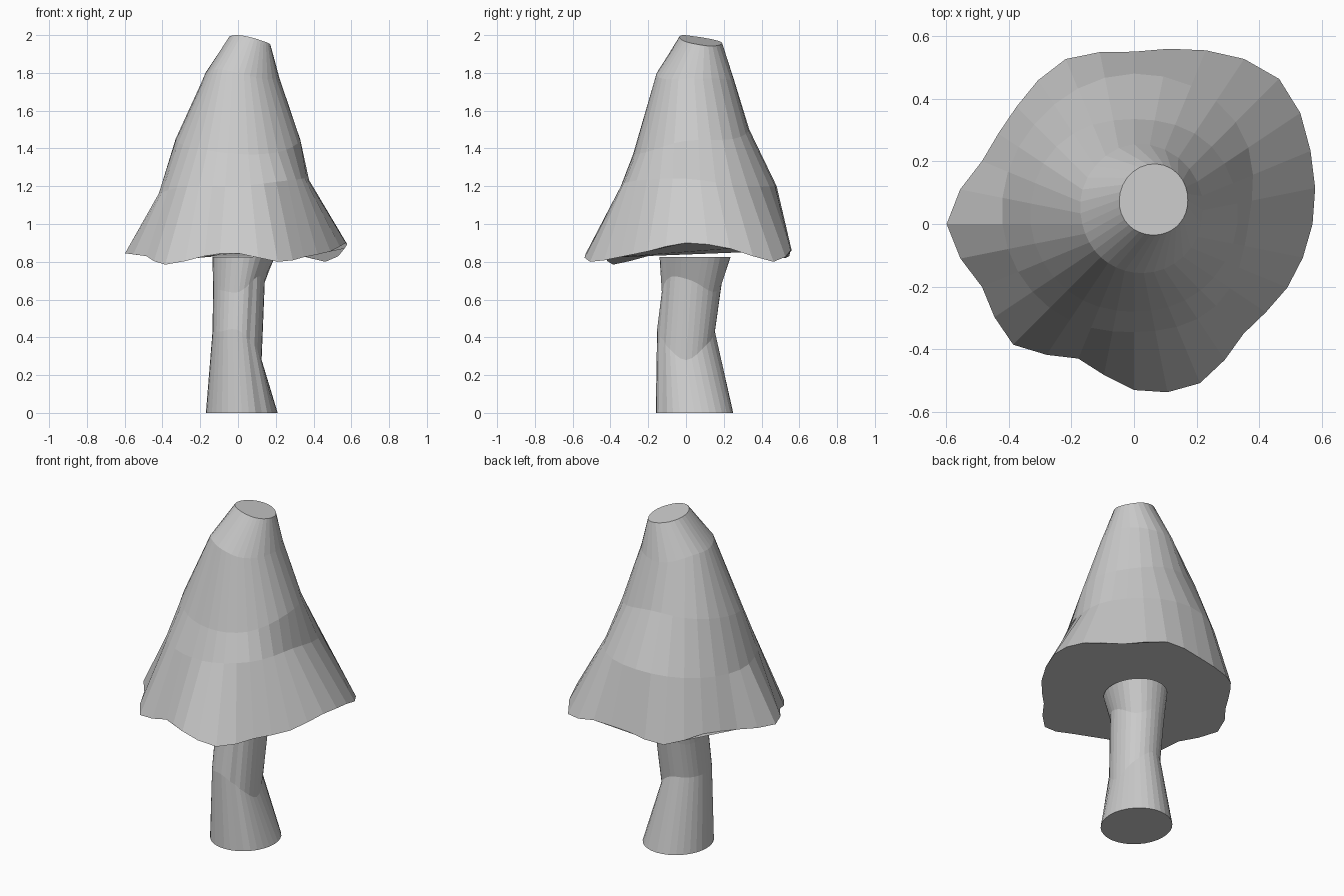
import bpy, bmesh, math

cube = bpy.data.objects.get("Cube")
if cube:
    bpy.data.objects.remove(cube, do_unlink=True)

SIDES = 32

# Single flat colour
grey = bpy.data.materials.new("pale_grey")
grey.use_nodes = True
colour = (0.6, 0.6, 0.6, 1)
grey.diffuse_color = colour
grey.node_tree.nodes["Principled BSDF"].inputs["Base Color"].default_value = colour


def wave(values, t):
    """Smooth closed interpolation through evenly spaced values, t in 0..1."""
    n = len(values)
    i, f = divmod(t * n, 1)
    a, b, c, d = (values[(int(i) + k) % n] for k in (-1, 0, 1, 2))
    return b + f * ((c - a) + f * ((2*a - 5*b + 4*c - d) + f * (3*b - a - 3*c + d))) / 2


def ring(centre, radii, heights):
    """Closed uneven ring, values listed counter-clockwise from +x."""
    points = []
    for s in range(SIDES):
        t = s / SIDES
        r, a = wave(radii, t), t * math.tau
        points.append((centre[0] + r * math.cos(a),
                       centre[1] + r * math.sin(a), wave(heights, t)))
    return points


def oval(centre, rx, ry, heights):
    """Closed oval ring with an uneven height."""
    return [(centre[0] + rx * math.cos(s / SIDES * math.tau),
             centre[1] + ry * math.sin(s / SIDES * math.tau),
             wave(heights, s / SIDES)) for s in range(SIDES)]


def loft(name, rings):
    """Skin the rings from bottom to top and close both ends."""
    bm = bmesh.new()
    loops = [[bm.verts.new(p) for p in r] for r in rings]
    for low, high in zip(loops, loops[1:]):
        for s in range(SIDES):
            n = (s + 1) % SIDES
            bm.faces.new((low[s], low[n], high[n], high[s]))
    bm.faces.new(loops[0][::-1])
    bm.faces.new(loops[-1])
    mesh = bpy.data.meshes.new(name)
    bm.to_mesh(mesh)
    bm.free()
    mesh.materials.append(grey)
    obj = bpy.data.objects.new(name, mesh)
    bpy.context.collection.objects.link(obj)
    return obj


# Stem: bent trunk with a narrow waist and a fold down the front
waist = oval((-0.005, 0), 0.13, 0.153,
             [.28, .36, .43, .43, .43, .43, .44, .36])
fold = SIDES - 5
x, y, z = waist[fold]
waist[fold] = (x * 0.92, y * 0.92, z)
loft("mushroom_stem", [
    oval((0.02, 0.045), 0.19, 0.205, [0]),
    waist,
    oval((0.005, 0.03), 0.137, 0.158, [.70, .64, .68, .64, .65, .65, .64, .72]),
    oval((0.03, 0.048), 0.165, 0.188, [0.825]),
])

# Cap: wavy rim rising through uneven rings to a slanted flat tip
loft("mushroom_cap", [
    ring((0, 0),
         [.57, .61, .655, .60, .55, .57, .53, .525,
          .598, .525, .545, .465, .53, .55, .495, .53],
         [.90, .87, .80, .86, .85, .82, .87, .86,
          .845, .83, .785, .83, .845, .80, .825, .855]),
    ring((0, 0), [.365, .46, .48, .45, .42, .38, .345, .37],
         [1.24, 1.2, 1.2, 1.17, 1.16, 1.2, 1.2, 1.23]),
    ring((0, 0), [.33, .35, .335, .35, .33, .30, .28, .30],
         [1.44, 1.45, 1.5, 1.48, 1.44, 1.4, 1.37, 1.38]),
    ring((0, 0), [.215, .25, .255, .21, .165, .15, .155, .18],
         [1.77, 1.77, 1.76, 1.8, 1.8, 1.82, 1.8, 1.77]),
    ring((0.07, 0.055), [.10, .137, .116, .09],
         [1.952, 1.942, 1.956, 1.976, 1.992, 2.0, 1.988, 1.968]),
])
